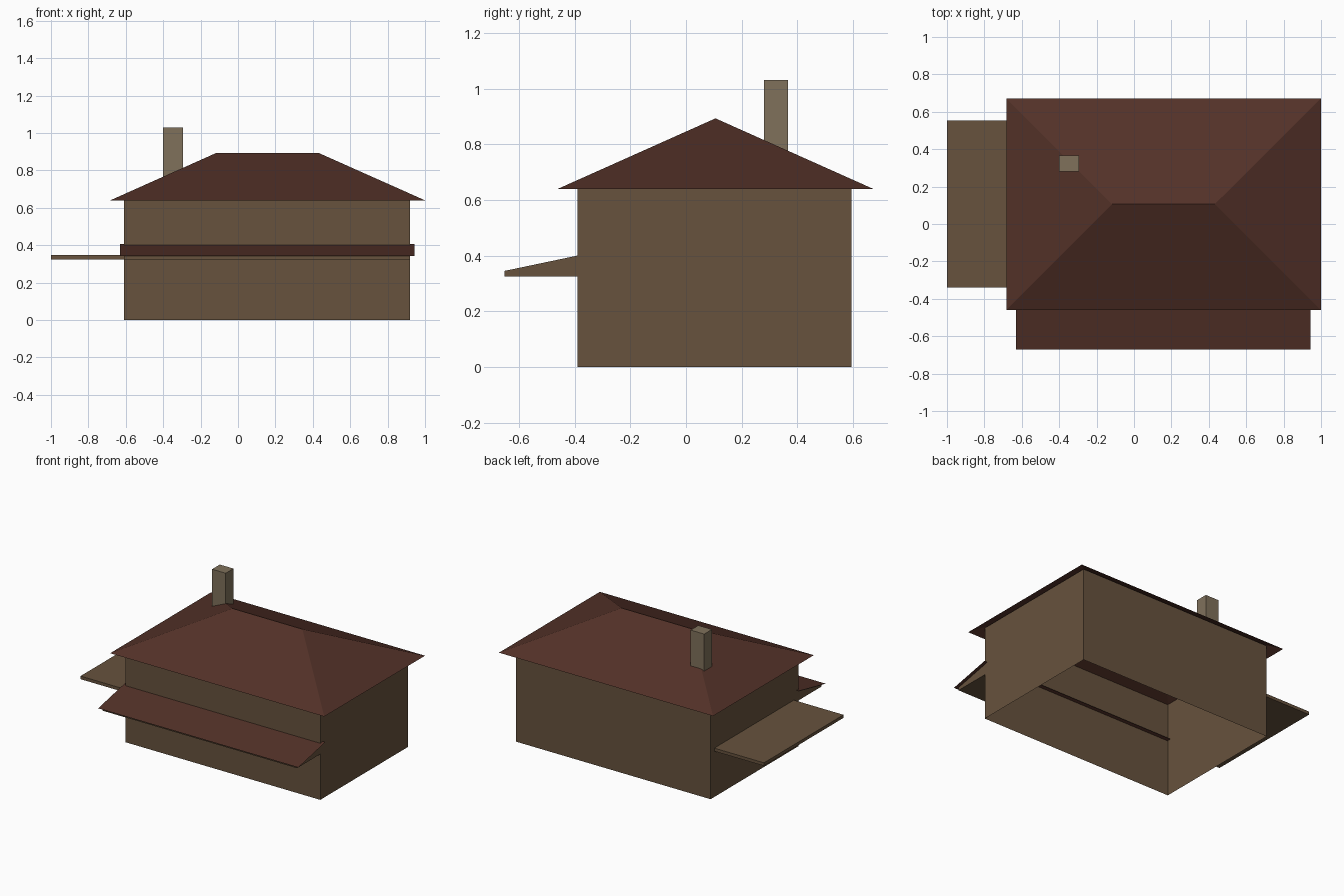
import bpy
import bmesh

cube = bpy.data.objects.get("Cube")
if cube:
    bpy.data.objects.remove(cube, do_unlink=True)


def material(name, rgb):
    mat = bpy.data.materials.new(name)
    mat.use_nodes = True
    mat.diffuse_color = (*rgb, 1)
    mat.node_tree.nodes["Principled BSDF"].inputs["Base Color"].default_value = (*rgb, 1)
    return mat


wall_tan = material("wall_tan", (0.135, 0.085, 0.047))
roof_brown = material("roof_brown", (0.086, 0.031, 0.021))
chimney_stone = material("chimney_stone", (0.215, 0.165, 0.105))


def add_mesh(name, verts, faces, mat):
    mesh = bpy.data.meshes.new(name)
    mesh.from_pydata(verts, [], faces)
    mesh.materials.append(mat)
    obj = bpy.data.objects.new(name, mesh)
    bpy.context.collection.objects.link(obj)
    return obj


def prism_x(name, x0, x1, profile, mat):
    """Extrude a closed (y, z) profile from x0 to x1."""
    n = len(profile)
    verts = [(x, y, z) for x in (x0, x1) for y, z in profile]
    faces = [(i, (i + 1) % n, n + (i + 1) % n, n + i) for i in range(n)]
    faces += [tuple(range(n)), tuple(range(n, 2 * n))]
    obj = add_mesh(name, verts, faces, mat)
    bm = bmesh.new()
    bm.from_mesh(obj.data)
    bmesh.ops.recalc_face_normals(bm, faces=bm.faces)
    bm.to_mesh(obj.data)
    bm.free()
    return obj


def box(name, x0, x1, y0, y1, z0, z1, mat):
    return prism_x(name, x0, x1, [(y0, z0), (y1, z0), (y1, z1), (y0, z1)], mat)


# Main walls: a shell open below and up into the roof
left, right, front, back = 0.92, -0.61, -0.39, 0.595
walls = box("walls", right, left, front, back, 0, 0.67, wall_tan)
bm = bmesh.new()
bm.from_mesh(walls.data)
caps = [f for f in bm.faces if abs(f.normal.z) > 0.5]
bmesh.ops.delete(bm, geom=caps, context="FACES")
bm.to_mesh(walls.data)
bm.free()

# Hip roof: four thin slopes, open underneath
eave_z, ridge_z, ridge_y = 0.64, 0.893, 0.106
add_mesh("hip_roof",
         [(-0.683, -0.46, eave_z), (1, -0.46, eave_z),
          (1, 0.672, eave_z), (-0.683, 0.672, eave_z),
          (-0.117, ridge_y, ridge_z), (0.432, ridge_y, ridge_z)],
         [(0, 1, 5, 4), (1, 2, 5), (2, 3, 4, 5), (3, 0, 4)], roof_brown)

# Front canopy: wedge with an overhanging roof sheet
prism_x("canopy_wedge", right, left,
        [(-0.652, 0.325), (front, 0.325), (front, 0.4), (-0.652, 0.345)], wall_tan)
add_mesh("canopy_roof",
         [(-0.63, -0.67, 0.343), (0.943, -0.67, 0.343),
          (0.943, -0.366, 0.407), (-0.63, -0.366, 0.407)],
         [(0, 1, 2, 3)], roof_brown)

# Flat side awning and chimney
box("side_awning", -1, right, -0.34, 0.553, 0.325, 0.347, wall_tan)
box("chimney", -0.4, -0.293, 0.28, 0.367, 0.74, 1.03, chimney_stone)
